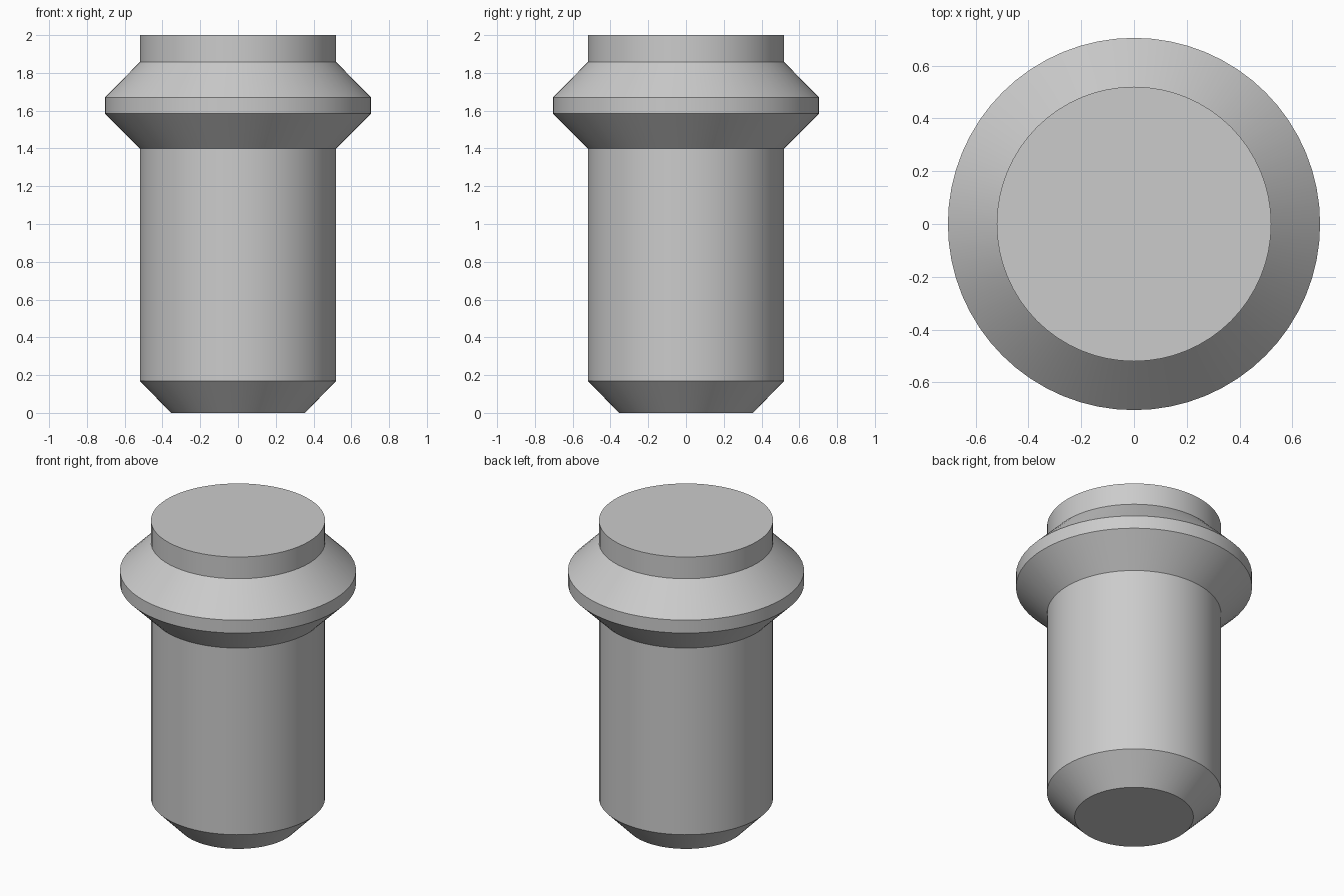
import bpy, bmesh, math

cube = bpy.data.objects.get("Cube")
if cube:
    bpy.data.objects.remove(cube, do_unlink=True)

SIDES = 64

# Plain grey material
grey = bpy.data.materials.new("grey")
grey.use_nodes = True
colour = (0.6, 0.6, 0.6, 1)
grey.diffuse_color = colour
grey.node_tree.nodes["Principled BSDF"].inputs["Base Color"].default_value = colour

# Radius and height pairs, from the chamfered foot, past the collar, to the flat top
profile = [(0.355, 0), (0.52, 0.17), (0.52, 1.4), (0.705, 1.585),
           (0.705, 1.67), (0.52, 1.857), (0.52, 2)]


def lathe(name, profile):
    """Closed solid of revolution with flat end caps."""
    bm = bmesh.new()
    rings = []
    for r, z in profile:
        angles = [math.tau * i / SIDES for i in range(SIDES)]
        rings.append([bm.verts.new((r * math.cos(a), r * math.sin(a), z)) for a in angles])
    for low, high in zip(rings, rings[1:]):
        for i in range(SIDES):
            j = (i + 1) % SIDES
            bm.faces.new((low[i], low[j], high[j], high[i]))
    bm.faces.new(reversed(rings[0]))
    bm.faces.new(rings[-1])
    mesh = bpy.data.meshes.new(name)
    bm.to_mesh(mesh)
    bm.free()
    mesh.materials.append(grey)
    obj = bpy.data.objects.new(name, mesh)
    bpy.context.collection.objects.link(obj)
    return obj


# Pin body with collar
pin = lathe("collared_pin", profile)
bpy.context.view_layer.objects.active = pin
pin.select_set(True)
bpy.ops.object.shade_smooth_by_angle(angle=math.radians(30))
